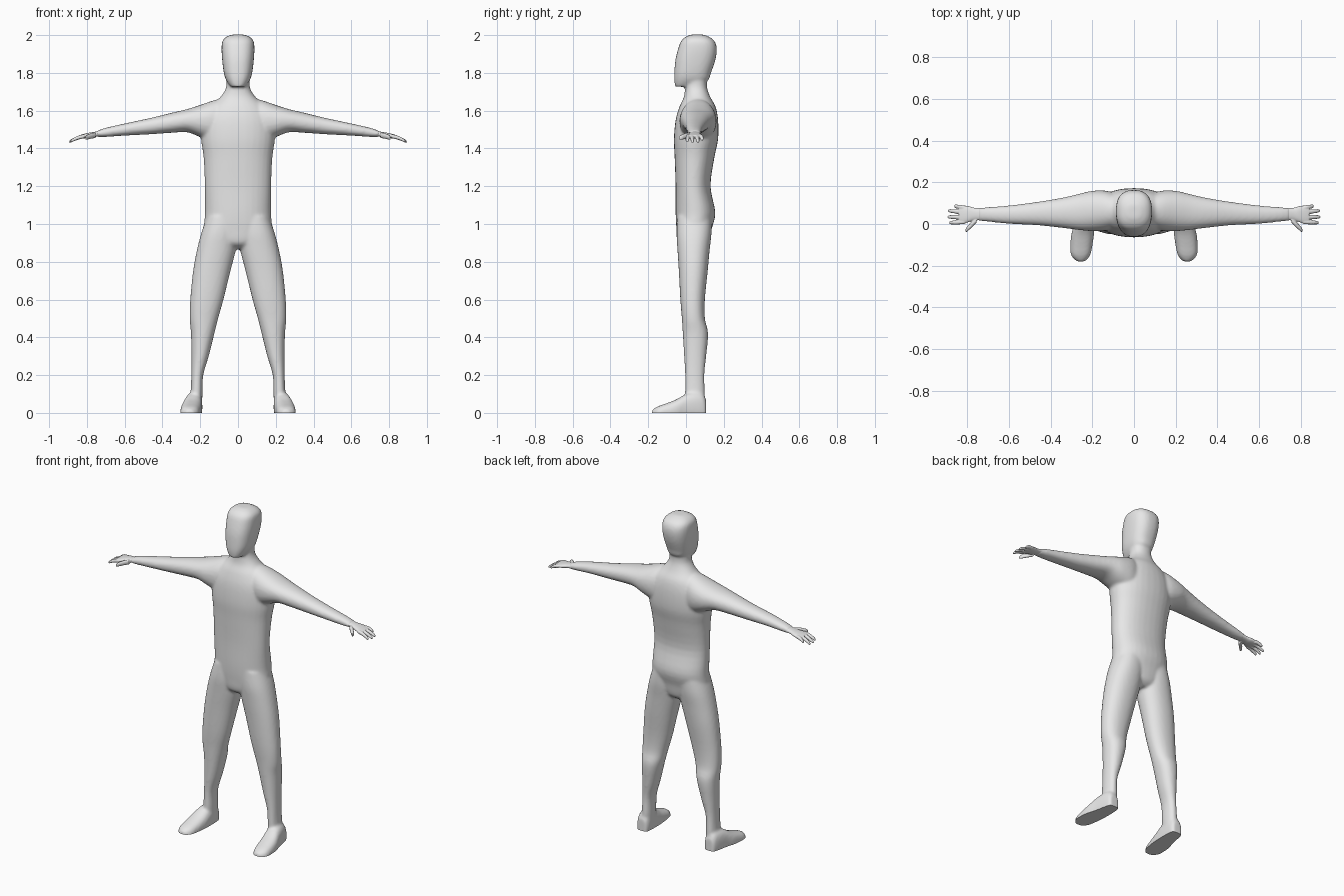
import bpy
import bmesh
import math
from mathutils import Vector

cube = bpy.data.objects.get("Cube")
if cube:
    bpy.data.objects.remove(cube, do_unlink=True)

# One plain grey for the whole figure
grey = bpy.data.materials.new("plain grey")
grey.use_nodes = True
grey.diffuse_color = (0.8, 0.8, 0.8, 1)
grey.node_tree.nodes["Principled BSDF"].inputs["Base Color"].default_value = grey.diffuse_color


def spline(stations, steps):
    """Fill in smooth sections between the given stations."""
    result = []
    last = len(stations) - 1
    for i in range(last):
        before, start, end, after = (
            Vector(stations[max(0, min(last, i + k))]) for k in (-1, 0, 1, 2))
        for step in range(steps):
            t = step / steps
            tangent_in = (end - before) / 2
            tangent_out = (after - start) / 2
            blend = t * t * (3 - 2 * t)
            result.append(start.lerp(end, blend)
                          + tangent_in * t * (1 - t) ** 2
                          - tangent_out * t * t * (1 - t))
    result.append(Vector(stations[last]))
    return result


def loft(bm, axis, stations, mirror=1, power=2.2, sides=32, steps=4):
    """Skin rounded sections (position, low a, high a, low b, high b) along an axis."""
    rings = []
    for along, a_low, a_high, b_low, b_high in spline(stations, steps):
        ring = []
        for i in range(sides):
            angle = math.tau * i / sides
            c, s = math.cos(angle), math.sin(angle)
            u = math.copysign(abs(c) ** (2 / power), c)
            v = math.copysign(abs(s) ** (2 / power), s)
            a = (a_low + a_high) / 2 + u * (a_high - a_low) / 2
            b = (b_low + b_high) / 2 + v * (b_high - b_low) / 2
            x, y, z = {"x": (along, a, b), "y": (a, along, b), "z": (a, b, along)}[axis]
            ring.append(bm.verts.new((x * mirror, y, z)))
        rings.append(ring)
    faces = [bm.faces.new(rings[0]), bm.faces.new(rings[-1])]
    for lower, upper in zip(rings, rings[1:]):
        for i in range(sides):
            j = (i + 1) % sides
            faces.append(bm.faces.new((lower[i], lower[j], upper[j], upper[i])))
    bmesh.ops.recalc_face_normals(bm, faces=faces)


def centred(stations):
    """Turn (z, half width, front, back) into full sections."""
    return [(z, -half, half, front, back) for z, half, front, back in stations]


def finish(bm, name, voxel, smoothing):
    """Fuse the lofts into one skin, relax it and trim it flat at the floor."""
    mesh = bpy.data.meshes.new(name)
    bm.to_mesh(mesh)
    bm.free()
    obj = bpy.data.objects.new(name, mesh)
    bpy.context.collection.objects.link(obj)
    remesh = obj.modifiers.new("fuse", "REMESH")
    remesh.mode = "VOXEL"
    remesh.voxel_size = voxel
    relax = obj.modifiers.new("relax", "SMOOTH")
    relax.factor = 0.5
    relax.iterations = smoothing
    depsgraph = bpy.context.evaluated_depsgraph_get()
    skin = bpy.data.meshes.new_from_object(obj.evaluated_get(depsgraph))
    obj.modifiers.clear()
    obj.data = skin
    skin.name = name

    trim = bmesh.new()
    trim.from_mesh(skin)
    bmesh.ops.bisect_plane(trim, geom=trim.verts[:] + trim.edges[:] + trim.faces[:],
                           plane_co=(0, 0, 0), plane_no=(0, 0, 1), clear_inner=True)
    rim = [e for e in trim.edges if e.is_boundary]
    if rim:
        bmesh.ops.holes_fill(trim, edges=rim, sides=0)
    bmesh.ops.recalc_face_normals(trim, faces=trim.faces[:])
    trim.to_mesh(skin)
    trim.free()

    skin.materials.clear()
    skin.materials.append(grey)
    bpy.ops.object.select_all(action="DESELECT")
    obj.select_set(True)
    bpy.context.view_layer.objects.active = obj
    bpy.ops.object.shade_smooth_by_angle(angle=math.radians(50))
    return obj


# Torso and neck: height, half width, front, back
torso = centred([
    (.87, .06, 0, .09), (.9, .12, -.04, .12), (.97, .175, -.05, .135),
    (1.06, .175, -.055, .155), (1.2, .175, -.055, .13), (1.35, .182, -.06, .15),
    (1.45, .195, -.064, .17), (1.55, .19, -.055, .17), (1.62, .15, -.035, .157),
    (1.67, .095, -.012, .13), (1.72, .064, -.005, .112), (1.78, .062, 0, .112)])

# Head, from the jaw to the crown
head = centred([
    (1.727, .038, -.057, .04), (1.76, .062, -.062, .115), (1.8, .075, -.062, .132),
    (1.87, .084, -.056, .156), (1.93, .087, -.041, .163), (1.97, .082, -.025, .15),
    (1.992, .06, 0, .12), (2.003, .03, .03, .09)])

# Leg: height, inner side, outer side, front, back
leg = [
    (1.04, 0, .165, -.045, .135), (.95, 0, .195, -.05, .135),
    (.86, .012, .218, -.045, .125), (.75, .04, .238, -.038, .115),
    (.6, .077, .253, -.03, .1), (.5, .105, .256, -.022, .1),
    (.42, .125, .249, -.017, .117), (.3, .155, .246, -.01, .107),
    (.2, .184, .247, -.005, .097), (.1, .188, .252, -.005, .1),
    (.03, .19, .265, 0, .1)]

# Foot: depth, inner side, outer side, top; the sole is trimmed afterwards
foot = [(y, inner, outer, -.04, top) for y, inner, outer, top in [
    (-.18, .235, .275, .016), (-.15, .21, .302, .034), (-.1, .199, .305, .052),
    (-.05, .192, .301, .072), (0, .189, .287, .1), (.05, .189, .277, .11),
    (.09, .193, .267, .1), (.106, .203, .257, .07)]]

# Arm: distance out, front, back, underside, top
arm = [
    (.04, 0, .12, 1.42, 1.67), (.12, -.03, .157, 1.43, 1.657),
    (.2, -.034, .159, 1.46, 1.63), (.27, -.028, .143, 1.486, 1.608),
    (.35, -.018, .125, 1.483, 1.589), (.465, -.006, .106, 1.475, 1.561),
    (.6, .001, .089, 1.468, 1.532), (.7, .011, .081, 1.461, 1.509),
    (.75, .016, .078, 1.461, 1.492)]

# Palm, running back into the wrist
palm = [
    (.7, .016, .077, 1.466, 1.502), (.76, .018, .077, 1.461, 1.488),
    (.79, .01, .085, 1.456, 1.483), (.82, 0, .089, 1.453, 1.476),
    (.84, .004, .086, 1.452, 1.47)]


def digit(bm, root, tip, radius, droop, mirror):
    """A tapering finger that bends down toward its tip."""
    stations = []
    for t, scale in ((0, 1), (.35, 1), (.7, .9), (.93, .75), (1, .4)):
        x, y, z = Vector(root).lerp(Vector(tip), t)
        z += droop * t * (1 - t)
        r = radius * scale
        stations.append((x, y - r, y + r, z - r, z + r))
    loft(bm, "x", stations, mirror, sides=12, steps=2)


# Body, legs, feet, arms and head share one continuous skin
body = bmesh.new()
loft(body, "z", torso)
loft(body, "z", head, power=2.5)
for side in (1, -1):
    loft(body, "z", leg, side)
    loft(body, "y", foot, side, power=2.5)
    loft(body, "x", arm, side)
finish(body, "body", .008, 7)

# Hands, with four fingers and a thumb each
for side, name in ((1, "left_hand"), (-1, "right_hand")):
    hand = bmesh.new()
    loft(hand, "x", palm, side)
    for root_y, tip_x, tip_y in ((.01, .886, .006), (.032, .894, .034),
                                 (.056, .892, .064), (.078, .862, .086)):
        tip_z = 1.434 + (.894 - tip_x) * .4
        digit(hand, (.815, root_y, 1.464), (tip_x, tip_y, tip_z), .0105, .02, side)
    digit(hand, (.755, .022, 1.47), (.808, -.032, 1.455), .015, .01, side)
    finish(hand, name, .003, 3)
